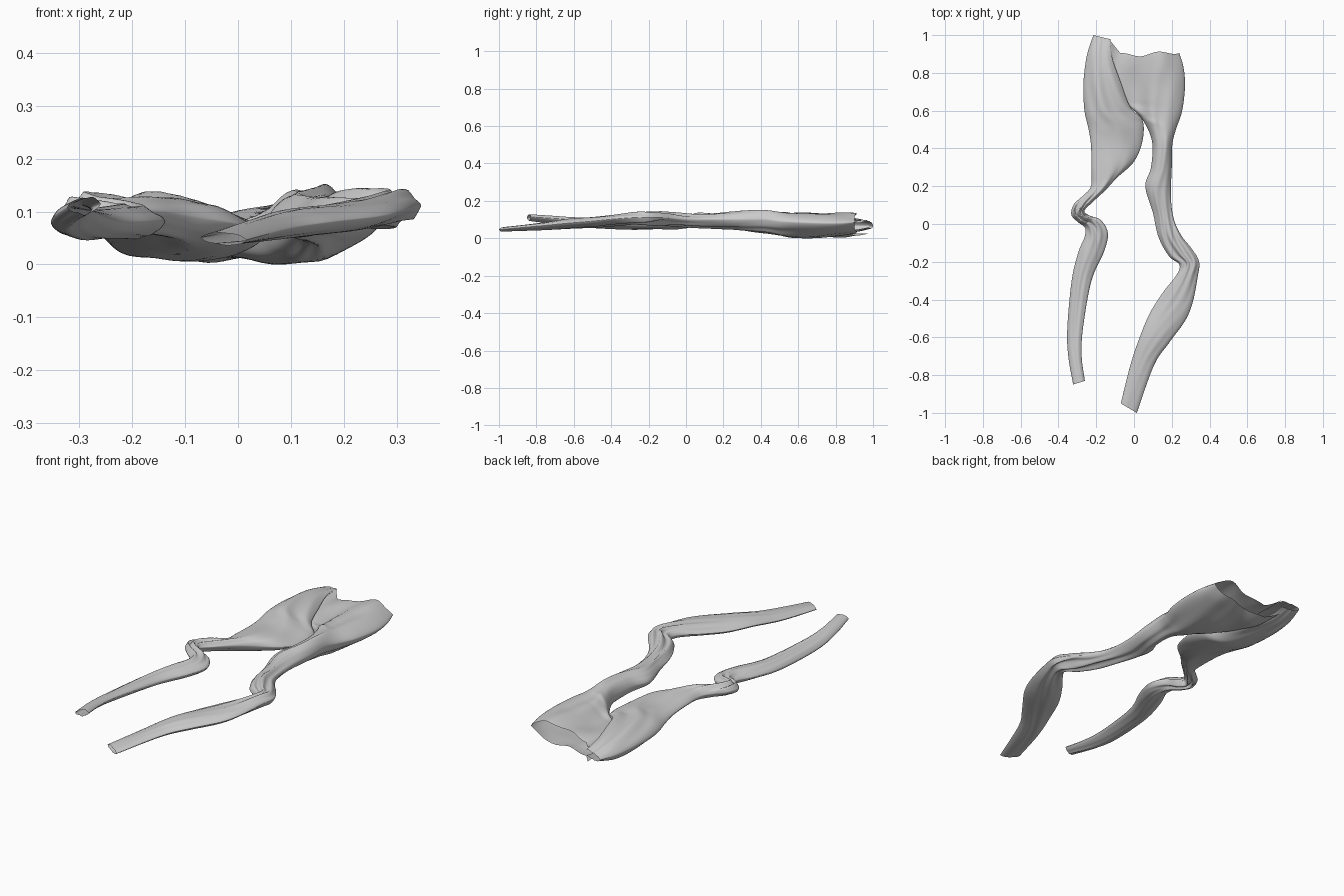
import bpy, bmesh, math
from mathutils import Vector, noise

# Each row: inner edge x,y,z, outer edge x,y,z, half thickness (waist to hem)
LEFT = [
    (-.125, .978, .07, -.215, 1.0, .066, .016),
    (-.115, .88, .066, -.25, .89, .066, .04),
    (-.07, .75, .064, -.268, .74, .07, .054),
    (-.02, .62, .062, -.262, .60, .072, .06),
    (.045, .55, .056, -.24, .50, .078, .054),
    (.045, .44, .058, -.228, .42, .085, .045),
    (0, .33, .075, -.225, .30, .09, .04),
    (-.09, .245, .09, -.228, .20, .09, .034),
    (-.15, .18, .10, -.27, .15, .095, .03),
    (-.22, .115, .10, -.318, .105, .10, .028),
    (-.262, .07, .10, -.332, .05, .10, .028),
    (-.235, .045, .09, -.30, .012, .095, .028),
    (-.175, .02, .085, -.26, -.02, .085, .03),
    (-.138, -.05, .08, -.262, -.07, .08, .032),
    (-.16, -.15, .08, -.295, -.15, .075, .03),
    (-.225, -.30, .08, -.33, -.30, .07, .028),
    (-.27, -.55, .095, -.353, -.55, .075, .023),
    (-.277, -.70, .105, -.348, -.70, .09, .02),
    (-.26, -.83, .113, -.322, -.85, .108, .016),
]
RIGHT = [
    (-.125, .895, .066, .24, .905, .085, .055),
    (-.115, .83, .064, .262, .83, .08, .063),
    (-.09, .75, .062, .27, .73, .08, .068),
    (-.04, .64, .06, .255, .60, .085, .07),
    (.04, .56, .062, .222, .50, .09, .066),
    (.095, .44, .085, .203, .42, .10, .056),
    (.09, .30, .09, .20, .30, .10, .048),
    (.06, .20, .09, .195, .15, .10, .043),
    (.10, .06, .09, .21, .03, .10, .038),
    (.13, -.07, .095, .25, -.06, .105, .034),
    (.185, -.17, .10, .305, -.13, .11, .033),
    (.24, -.215, .10, .345, -.20, .11, .033),
    (.225, -.27, .10, .337, -.28, .11, .03),
    (.155, -.36, .09, .312, -.41, .10, .028),
    (.085, -.47, .08, .272, -.51, .09, .028),
    (.03, -.60, .075, .185, -.63, .08, .026),
    (-.02, -.75, .06, .105, -.75, .068, .02),
    (-.07, -.95, .05, .015, -1.0, .045, .012),
]
CROTCH = 4      # row where the pelvis panel closes into a leg tube
SUB = 8         # interpolated rows per listed row
N = 28          # points across each half of the section


def spline(rows, t):
    """Catmull-Rom interpolation of whole rows."""
    i = min(int(t), len(rows) - 2)
    u = t - i
    p = [rows[max(0, min(len(rows) - 1, i + k))] for k in (-1, 0, 1, 2)]
    return [.5 * (2 * b + (c - a) * u + (2 * a - 5 * b + 4 * c - d) * u * u
                  + (3 * b - a - 3 * c + d) * u ** 3) for a, b, c, d in zip(*p)]


def trouser_half(name, rows, knee, lip, dip, flap, seed):
    bm = bmesh.new()
    grid = []
    total = (len(rows) - 1) * SUB
    for r in range(total + 1):
        t = r / SUB
        row = spline(rows, t)
        a, b, h = Vector(row[:3]), Vector(row[3:6]), row[6]
        gap = max(0, 1 - t / CROTCH) ** .8
        crumple = math.exp(-((t - knee) / 2.6) ** 2)
        ring = []
        for k in range(2 * N + 1):
            top = k <= N
            v = .5 - .5 * math.cos(math.pi * k / N)
            f0 = max(0, 1 - abs(2 * v - 1) ** 2.2) ** .7
            f = f0 + (1 - f0) * gap * .8 if v < .5 else f0
            p = a.lerp(b, v)
            s = 1 if top else -1
            # long creases along the cloth, deeper around the knee
            n = noise.noise(Vector((v * 4.5 + s * 3 + t * .35, t * .45, seed)))
            m = math.sin(v * 17 + t * 1.1 + s + 2 * n)
            off = h * f * (1 + n * .25) + f0 * h * crumple * (.3 * m - .15)
            if top and gap:
                off += (lip - dip * math.sin(math.pi * min(1, v * 1.3))) \
                    * min(1, gap * 3) * (1 - v) ** 2
            p.z += s * off
            # uneven waist edge and the small flap beside the fold
            if t < 1 and flap:
                p.y += (1 - t) * (.012 * math.sin(v * 11 + seed) * f0
                                  + flap * max(0, 1 - v * 7))
            ring.append(bm.verts.new(p))
        grid.append(ring)
    for r0, r1 in zip(grid, grid[1:]):
        for k in range(2 * N):
            bm.faces.new((r0[k], r0[k + 1], r1[k + 1], r1[k]))
    bmesh.ops.remove_doubles(bm, verts=bm.verts, dist=.0003)
    bmesh.ops.recalc_face_normals(bm, faces=bm.faces)
    facing = sum(f.normal.z * (f.calc_center_median().z - .08) for f in bm.faces)
    if facing < 0:
        bmesh.ops.reverse_faces(bm, faces=bm.faces)
    me = bpy.data.meshes.new(name)
    bm.to_mesh(me)
    bm.free()
    for poly in me.polygons:
        poly.use_smooth = True
    ob = bpy.data.objects.new(name, me)
    bpy.context.collection.objects.link(ob)
    return ob


# Left half folds over the centre panel; right half carries the panel
halves = [trouser_half("left_trouser_half", LEFT, 10.5, .006, 0, 0, 1.7),
          trouser_half("right_trouser_half", RIGHT, 10, -.012, .065, .075, 6.3)]

# Rest the cloth on the ground
low = min(v.co.z for o in halves for v in o.data.vertices)
for o in halves:
    for v in o.data.vertices:
        v.co.z -= low
